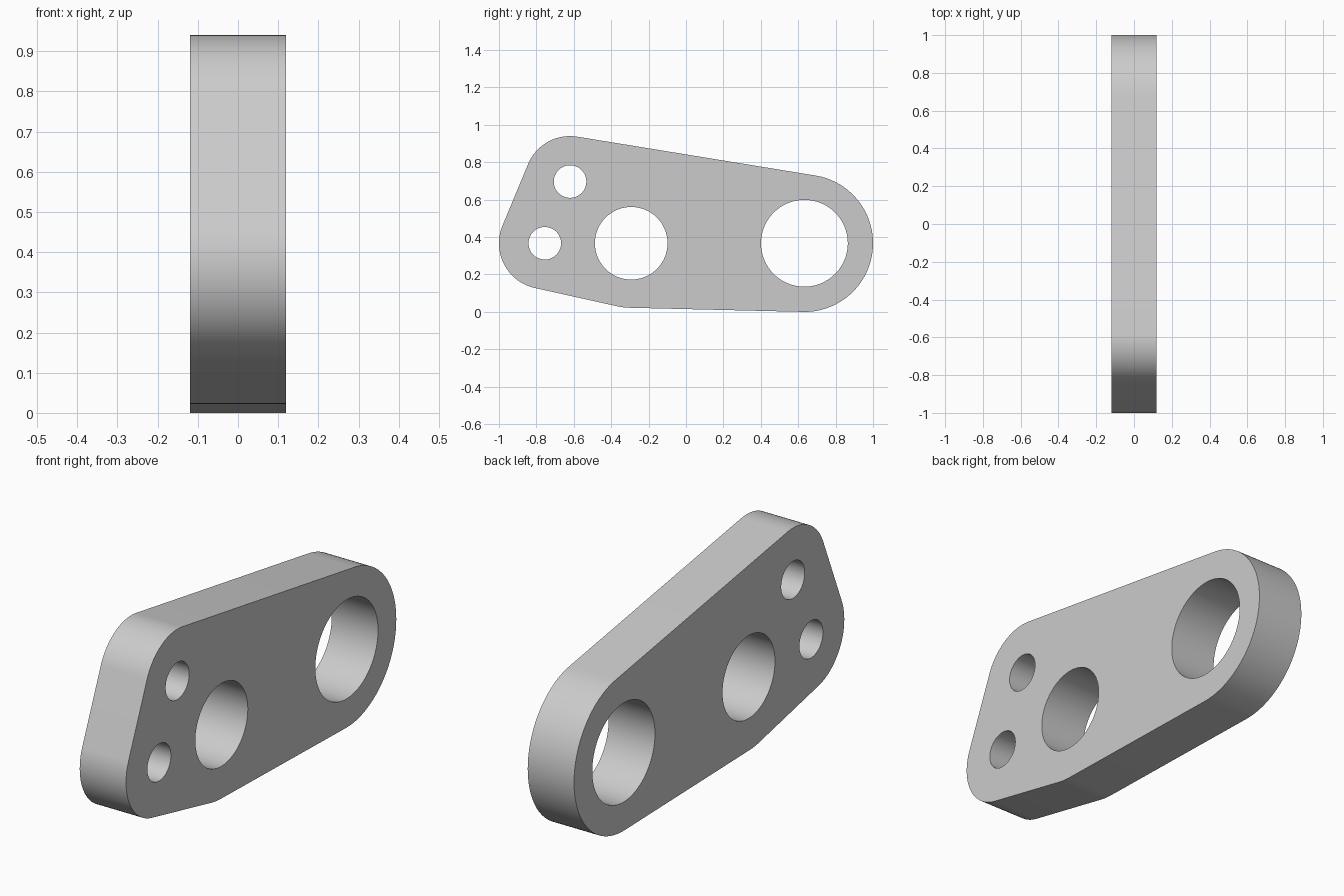
import bpy, bmesh, math
from mathutils import Vector
from mathutils.geometry import convex_hull_2d

if "Cube" in bpy.data.objects:
    bpy.data.objects.remove(bpy.data.objects["Cube"], do_unlink=True)

HALF = 0.12
# Each boss: centre y, centre z, outer radius, hole radius
BOSSES = [
    (0.633, 0.367, 0.367, 0.232),
    (-0.293, 0.367, 0.345, 0.194),
    (-0.62, 0.697, 0.243, 0.087),
    (-0.755, 0.367, 0.245, 0.087),
]


def circle(y, z, r, n=128):
    return [Vector((y + r * math.cos(math.tau * i / n),
                    z + r * math.sin(math.tau * i / n))) for i in range(n)]


# Outline: a tight belt around all bosses
points = [p for y, z, r, _ in BOSSES for p in circle(y, z, r)]
outline = [points[i] for i in convex_hull_2d(points)]
loops = [outline] + [circle(y, z, h) for y, z, _, h in BOSSES]

# Fill between the outline and the holes, then extrude to thickness
bm = bmesh.new()
for loop in loops:
    verts = [bm.verts.new((-HALF, p.x, p.y)) for p in loop]
    for i, v in enumerate(verts):
        bm.edges.new((verts[i - 1], v))
bmesh.ops.triangle_fill(bm, edges=bm.edges[:], use_beauty=True, normal=(-1, 0, 0))
result = bmesh.ops.extrude_face_region(bm, geom=bm.faces[:], use_keep_orig=True)
moved = [g for g in result["geom"] if isinstance(g, bmesh.types.BMVert)]
bmesh.ops.translate(bm, verts=moved, vec=(2 * HALF, 0, 0))
bmesh.ops.recalc_face_normals(bm, faces=bm.faces[:])

mesh = bpy.data.meshes.new("link_plate")
bm.to_mesh(mesh)
bm.free()
plate = bpy.data.objects.new("link_plate", mesh)
bpy.context.collection.objects.link(plate)

# Plain grey metal
grey = bpy.data.materials.new("plain_grey")
grey.use_nodes = True
colour = (0.6, 0.6, 0.6, 1)
grey.diffuse_color = colour
grey.node_tree.nodes["Principled BSDF"].inputs["Base Color"].default_value = colour
mesh.materials.append(grey)

# Smooth rims with crisp edges
bpy.ops.object.select_all(action="DESELECT")
plate.select_set(True)
bpy.context.view_layer.objects.active = plate
bpy.ops.object.shade_smooth_by_angle(angle=math.radians(30))
